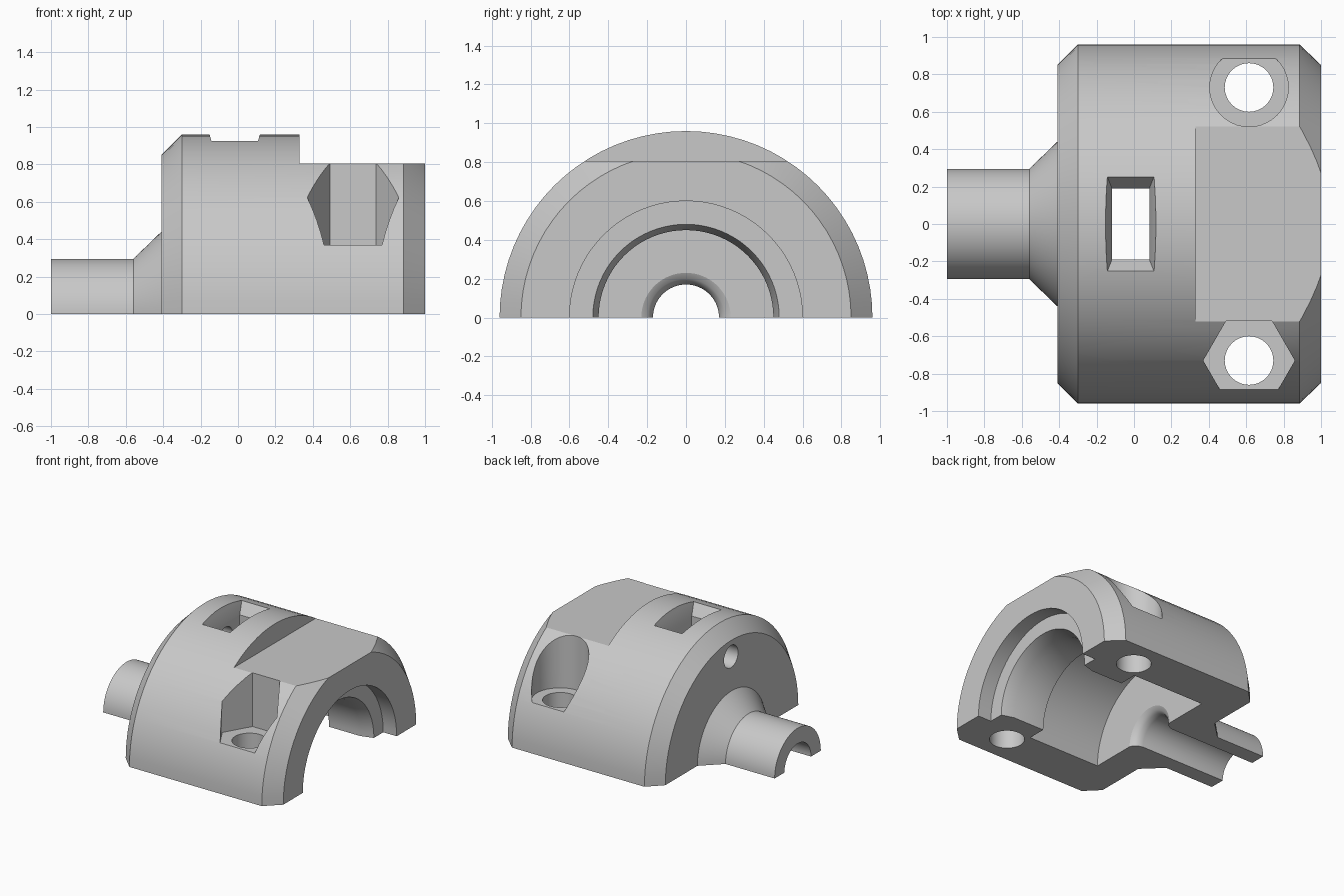
import bpy, bmesh, math
from mathutils import Matrix

cube = bpy.data.objects.get("Cube")
if cube:
    bpy.data.objects.remove(cube, do_unlink=True)

grey = bpy.data.materials.new("light_grey")
grey.use_nodes = True
COLOUR = (0.58, 0.58, 0.58, 1)
grey.diffuse_color = COLOUR
grey.node_tree.nodes["Principled BSDF"].inputs["Base Color"].default_value = COLOUR


def make_object(name, bm):
    bmesh.ops.recalc_face_normals(bm, faces=bm.faces)
    mesh = bpy.data.meshes.new(name)
    bm.to_mesh(mesh)
    bm.free()
    mesh.materials.append(grey)
    obj = bpy.data.objects.new(name, mesh)
    bpy.context.collection.objects.link(obj)
    return obj


def half_lathe(name, profile, steps):
    """Turn a closed (x, radius) profile half way round the x axis."""
    bm = bmesh.new()
    rings = []
    for i in range(steps + 1):
        a = math.pi * i / steps
        rings.append([bm.verts.new((x, r * math.cos(a), r * math.sin(a)))
                      for x, r in profile])
    n = len(profile)
    for a, b in zip(rings, rings[1:]):
        for j in range(n):
            k = (j + 1) % n
            bm.faces.new((a[j], a[k], b[k], b[j]))
    bm.faces.new(rings[0])
    bm.faces.new(rings[-1])
    return make_object(name, bm)


def rect(x0, x1, y):
    return [(x0, -y), (x1, -y), (x1, y), (x0, y)]


def ring(cx, cy, r, sides):
    return [(cx + r * math.cos(math.tau * i / sides),
             cy + r * math.sin(math.tau * i / sides)) for i in range(sides)]


def loft(name, low, high, z0, z1):
    """Solid between two outlines with the same number of corners."""
    bm = bmesh.new()
    a = [bm.verts.new((x, y, z0)) for x, y in low]
    b = [bm.verts.new((x, y, z1)) for x, y in high]
    for j in range(len(a)):
        k = (j + 1) % len(a)
        bm.faces.new((a[j], a[k], b[k], b[j]))
    bm.faces.new(a)
    bm.faces.new(b)
    return make_object(name, bm)


def cut(body, cutter):
    cutter.hide_render = True
    mod = body.modifiers.new("cut", "BOOLEAN")
    mod.operation = "DIFFERENCE"
    mod.solver = "EXACT"
    mod.object = cutter
    bpy.context.view_layer.objects.active = body
    bpy.ops.object.modifier_apply(modifier=mod.name)
    bpy.data.objects.remove(cutter, do_unlink=True)


# Half housing: outer skin, then mouth, inner lip, wide chamber and tail bore
outer = [(-1, 0.295), (-0.56, 0.295), (-0.41, 0.44), (-0.41, 0.85),
         (-0.3, 0.96), (0.885, 0.96), (1, 0.85)]
mouth_and_lip = [(1, 0.6), (0.88, 0.6), (0.88, 0.48), (0.78, 0.45), (0.5, 0.45)]
chamber = [(0.5, 0.6), (-0.15, 0.6)]
tail_bore = [(-0.15, 0.23), (-0.165, 0.2), (-0.19, 0.18), (-0.23, 0.17), (-1, 0.17)]
body = half_lathe("half_housing", outer + mouth_and_lip + chamber + tail_bore, 40)

# Flat on top of the open end
cut(body, loft("top_flat", rect(0.33, 1.2, 1), rect(0.33, 1.2, 1), 0.805, 1.2))

# Bolt holes: round head recess at the back, hexagonal nut recess in front
BOLT_X, BOLT_Y, SEAT = 0.615, 0.73, 0.37
for name, y, radius, sides in (("head", BOLT_Y, 0.21, 40), ("nut", -BOLT_Y, 0.245, 6)):
    recess = ring(BOLT_X, y, radius, sides)
    shaft = ring(BOLT_X, y, 0.13, 32)
    cut(body, loft(name + "_recess", recess, recess, SEAT, 1.2))
    cut(body, loft(name + "_shaft", shaft, shaft, -0.2, 0.6))

# Window slot with a sloped mouth
slot = rect(-0.118, 0.082, 0.19)
cut(body, loft("slot", slot, slot, 0.2, 1.2))
cut(body, loft("slot_mouth", slot, rect(-0.155, 0.12, 0.285), 0.84, 0.97))

# Small hole from the tail-side wall into the slot
vent = ring(0, 0, 0.09, 24)
vent_cutter = loft("vent", vent, vent, -0.6, -0.08)
vent_cutter.data.transform(Matrix.Translation((0, 0.01, 0.72))
                           @ Matrix.Rotation(math.pi / 2, 4, "Y"))
cut(body, vent_cutter)

# Smooth curved walls, crisp edges
bpy.ops.object.select_all(action="DESELECT")
body.select_set(True)
bpy.context.view_layer.objects.active = body
bpy.ops.object.shade_smooth_by_angle(angle=math.radians(25))
